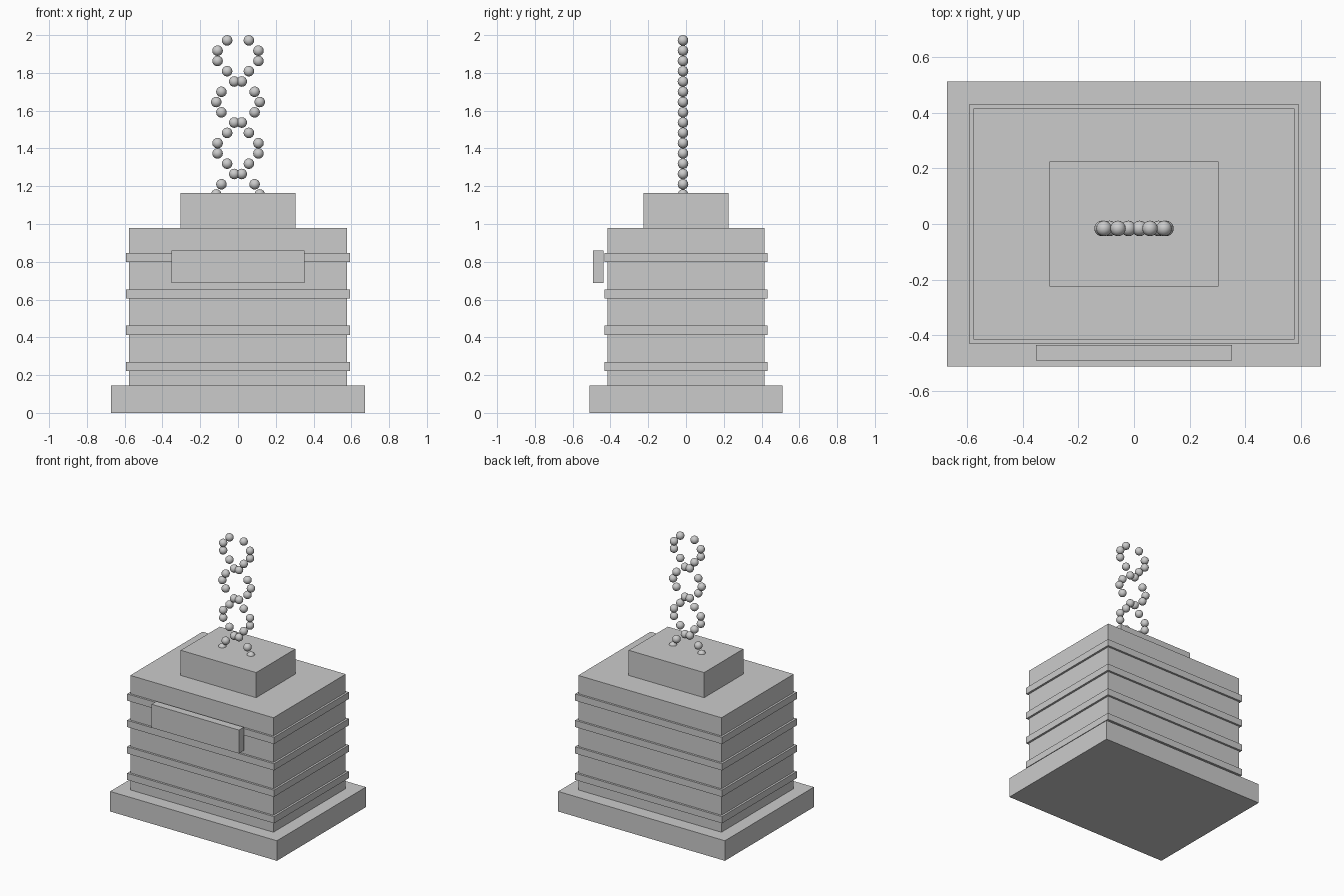
import bpy
from math import cos, radians

if "Cube" in bpy.data.objects:
    bpy.data.objects.remove(bpy.data.objects["Cube"])


def box(name, hx, hy, z0, z1, y=0.0):
    """Box from half widths and a z range."""
    bpy.ops.mesh.primitive_cube_add(size=1, location=(0, y, (z0 + z1) / 2))
    ob = bpy.context.object
    ob.name = name
    ob.scale = (2 * hx, 2 * hy, z1 - z0)
    bpy.ops.object.transform_apply(location=False, rotation=False, scale=True)
    return ob


# Stepped pedestal
box("base_plinth", 0.672, 0.512, 0.0, 0.146)
box("body", 0.577, 0.416, 0.146, 0.98)
box("top_block", 0.304, 0.225, 0.98, 1.163)

# Raised bands around the body
for i in range(4):
    z = 0.245 + i * 0.1925
    box(f"band_{i + 1}", 0.592, 0.431, z - 0.0245, z + 0.0245)

# Plaque on the front
box("front_plaque", 0.352, 0.028, 0.688, 0.859, y=-0.464)

# Two mirrored strands of beads weaving in a wave above the block
for side, label in ((1, "right"), (-1, "left")):
    for i in range(16):
        x = side * 0.115 * cos(radians(40 * (i - 1.5)))
        bpy.ops.mesh.primitive_uv_sphere_add(
            segments=16, ring_count=8, radius=0.028,
            location=(x, -0.016, 1.972 - i * 0.0544))
        bead = bpy.context.object
        bead.name = f"bead_{label}_{i + 1}"
        bpy.ops.object.shade_smooth_by_angle(angle=radians(40))
